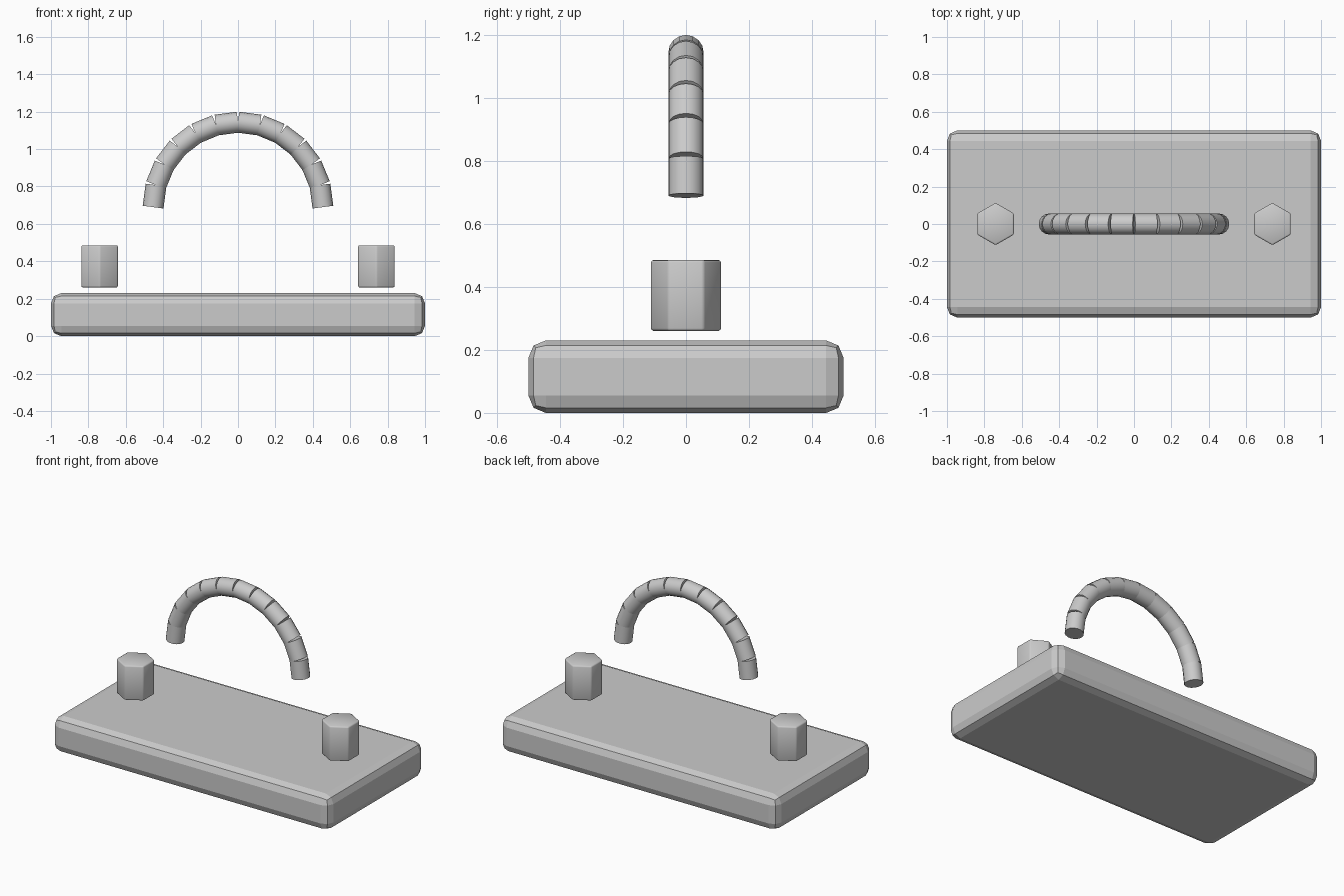
import bpy
from math import radians, sin, cos

if "Cube" in bpy.data.objects:
    bpy.data.objects.remove(bpy.data.objects["Cube"])


def finish(obj, name, bevel=0.0, segments=1):
    obj.name = name
    if bevel:
        mod = obj.modifiers.new("edge_bevel", 'BEVEL')
        mod.width = bevel
        mod.segments = segments
        mod.limit_method = 'ANGLE'
        mod.angle_limit = radians(30)
    return obj


# Base plate with broad rounded edges
bpy.ops.mesh.primitive_cube_add(size=1, location=(0, 0, 0.115))
plate = bpy.context.object
plate.scale = (2, 1, 0.23)
bpy.ops.object.transform_apply(location=False, rotation=False, scale=True)
finish(plate, "base_plate", 0.055, 2)

# Hexagonal bolts floating just above the plate
for side, x in (("left", -0.74), ("right", 0.74)):
    bpy.ops.mesh.primitive_cylinder_add(vertices=6, radius=0.113, depth=0.225,
                                        location=(x, 0, 0.373))
    bolt = finish(bpy.context.object, side + "_bolt", 0.008, 2)
    bpy.ops.object.shade_smooth()

# Arched handle made of straight round links
LINKS, ARC_R, ARC_Z = 12, 0.45, 0.69
for i in range(LINKS):
    a = radians((i + 0.5) * 180 / LINKS)
    bpy.ops.mesh.primitive_cylinder_add(
        vertices=16, radius=0.056, depth=0.119,
        location=(ARC_R * cos(a), 0, ARC_Z + ARC_R * sin(a)),
        rotation=(0, -a, 0))
    finish(bpy.context.object, f"handle_link_{i + 1}")
    bpy.ops.object.shade_smooth_by_angle(angle=radians(35))
